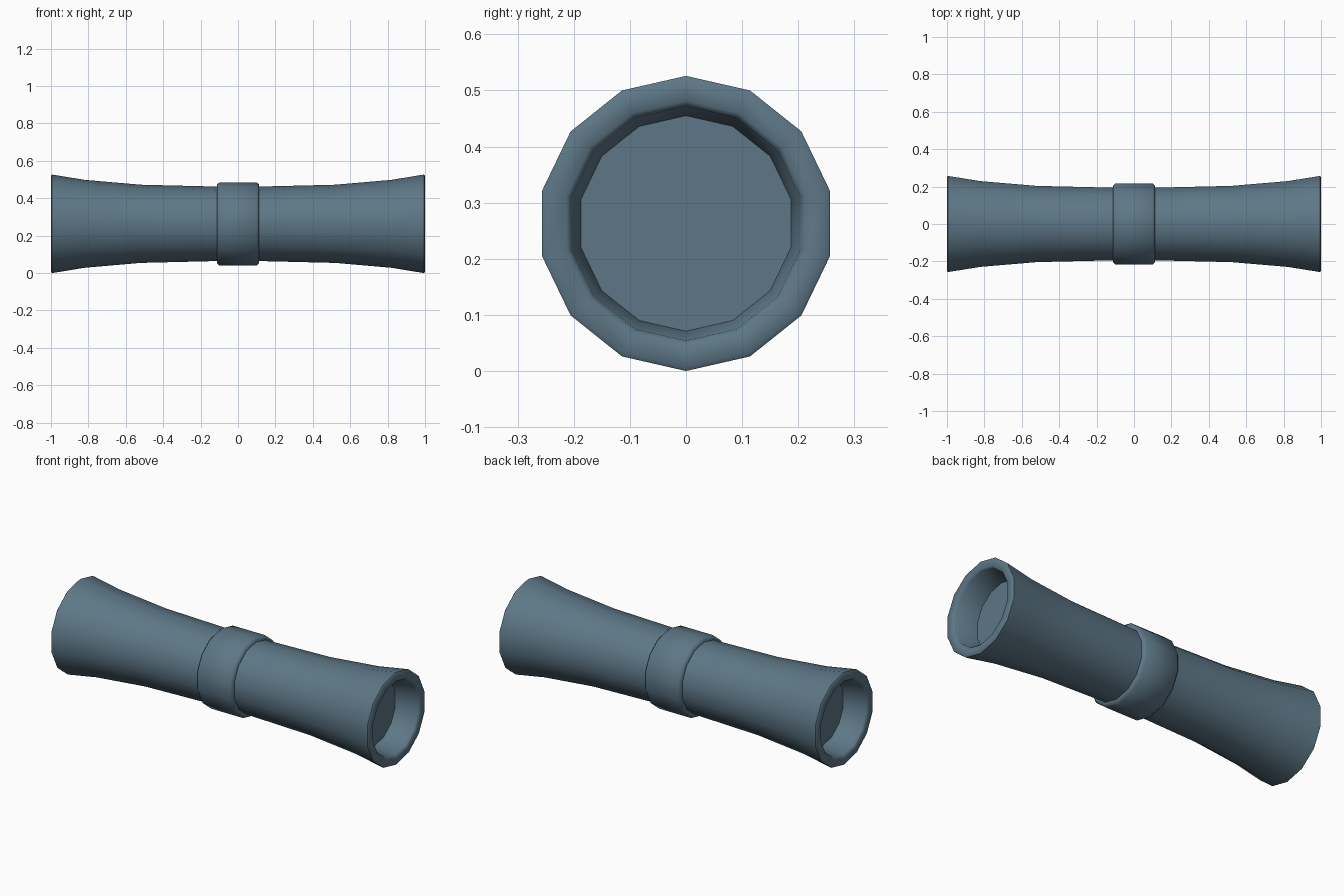
import bpy, bmesh, math

SIDES = 14
AXIS_Z = 0.263

cube = bpy.data.objects.get("Cube")
if cube:
    bpy.data.objects.remove(cube, do_unlink=True)

slate = bpy.data.materials.new("slate_blue")
slate.use_nodes = True
colour = (0.11, 0.185, 0.24, 1)
slate.diffuse_color = colour
slate.node_tree.nodes["Principled BSDF"].inputs["Base Color"].default_value = colour


def lathe(name, half_profile, capped):
    """Turn a mirrored (x, radius) profile around the x axis."""
    profile = [(-x, r) for x, r in reversed(half_profile)] + half_profile
    bm = bmesh.new()
    rings = []
    for x, r in profile:
        rings.append([bm.verts.new((x, r * math.sin(a), AXIS_Z + r * math.cos(a)))
                      for a in (math.tau * i / SIDES for i in range(SIDES))])
    for a, b in zip(rings, rings[1:]):
        for i in range(SIDES):
            j = (i + 1) % SIDES
            bm.faces.new((a[i], a[j], b[j], b[i]))
    if capped:
        bm.faces.new(rings[0])
        bm.faces.new(rings[-1])
    bmesh.ops.recalc_face_normals(bm, faces=bm.faces)
    mesh = bpy.data.meshes.new(name)
    bm.to_mesh(mesh)
    bm.free()
    mesh.materials.append(slate)
    obj = bpy.data.objects.new(name, mesh)
    bpy.context.collection.objects.link(obj)
    bpy.ops.object.select_all(action='DESELECT')
    obj.select_set(True)
    bpy.context.view_layer.objects.active = obj
    bpy.ops.object.shade_smooth_by_angle(angle=math.radians(50))
    return obj


# Flared tube with a rounded rim and a closed recess at each end
lathe("flared_handle", [
    (0.11, 0.199), (0.52, 0.209), (0.82, 0.235), (0.985, 0.262), (0.995, 0.263),
    (1.0, 0.256), (1.0, 0.218), (0.99, 0.209), (0.86, 0.192)], True)

# Raised collar with chamfered edges around the middle
lathe("centre_collar", [(0.1, 0.222), (0.113, 0.21), (0.113, 0.19)], True)
